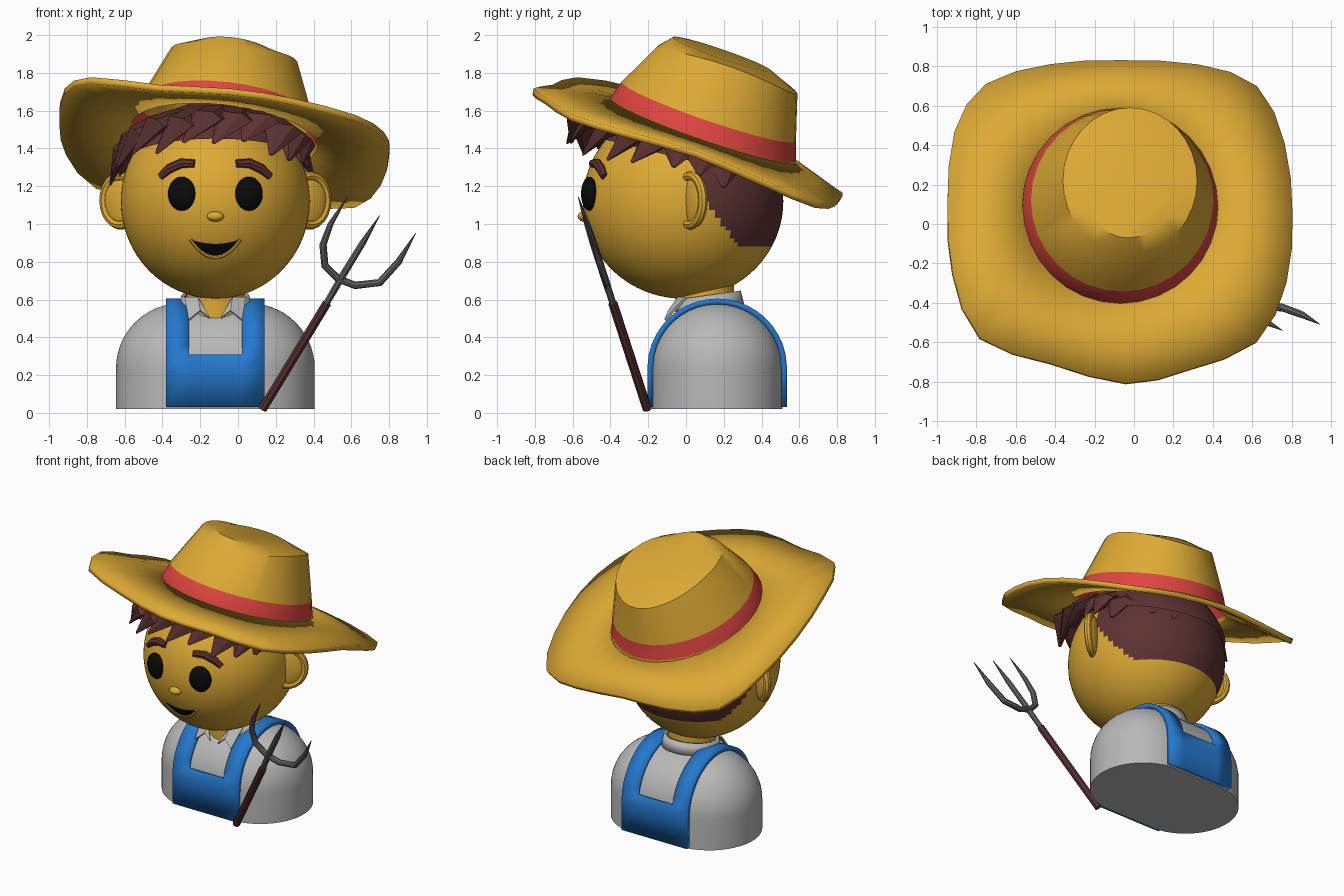
import bpy, bmesh, random
from math import sin, cos, pi, sqrt, radians
from mathutils import Vector

random.seed(4)
default_cube = bpy.data.objects.get("Cube")
if default_cube:
    bpy.data.objects.remove(default_cube, do_unlink=True)

MIDDLE = -0.12                                  # symmetry plane of head and body
HEAD = Vector((MIDDLE, -0.015, 1.12))
HEAD_SIZE = Vector((0.5, 0.53, 0.515))


def material(name, red, green, blue):
    mat = bpy.data.materials.new(name)
    mat.use_nodes = True
    mat.diffuse_color = (red, green, blue, 1)
    mat.node_tree.nodes["Principled BSDF"].inputs["Base Color"].default_value = (red, green, blue, 1)
    return mat


yellow = material("straw yellow", 0.73, 0.40, 0.035)
brown = material("dark brown", 0.11, 0.032, 0.032)
red = material("band red", 0.74, 0.06, 0.052)
blue = material("denim blue", 0.018, 0.19, 0.62)
shirt_grey = material("shirt grey", 0.48, 0.48, 0.48)
iron = material("iron grey", 0.13, 0.13, 0.13)
black = material("black", 0.003, 0.003, 0.003)


def smooth(obj, angle=40):
    bpy.ops.object.select_all(action='DESELECT')
    obj.select_set(True)
    bpy.context.view_layer.objects.active = obj
    bpy.ops.object.shade_smooth_by_angle(angle=radians(angle))


def build(name, verts, faces, mats, shade=True):
    mesh = bpy.data.meshes.new(name)
    mesh.from_pydata([tuple(v) for v in verts], [], faces)
    bm = bmesh.new()
    bm.from_mesh(mesh)
    bmesh.ops.recalc_face_normals(bm, faces=bm.faces)
    bm.to_mesh(mesh)
    bm.free()
    for mat in mats:
        mesh.materials.append(mat)
    obj = bpy.data.objects.new(name, mesh)
    bpy.context.collection.objects.link(obj)
    if shade:
        smooth(obj)
    return obj


def loft(name, rings, mats, caps=(True, True), closed=True, shade=True):
    """Skin a list of equal-length point rings."""
    n = len(rings[0])
    verts = [p for ring in rings for p in ring]
    faces = []
    for r in range(len(rings) - 1):
        for k in range(n if closed else n - 1):
            j = (k + 1) % n
            faces.append((r * n + k, r * n + j, (r + 1) * n + j, (r + 1) * n + k))
    if caps[0]:
        faces.append(tuple(range(n)))
    if caps[1]:
        faces.append(tuple(range(len(verts) - n, len(verts))))
    return build(name, verts, faces, mats, shade)


def tube(name, points, radii, mat, sides=8, flat=1.0, shade=True):
    """Sweep a tapering round or flattened section along points."""
    points = [Vector(p) for p in points]
    rings, turn, last = [], None, None
    for i, p in enumerate(points):
        along = (points[min(i + 1, len(points) - 1)] - points[max(i - 1, 0)]).normalized()
        turn = last.rotation_difference(along) @ turn if last else along.to_track_quat('Z', 'Y')
        last = along
        rings.append([p + turn @ Vector((radii[i] * cos(2 * pi * k / sides),
                                         radii[i] * flat * sin(2 * pi * k / sides), 0))
                      for k in range(sides)])
    return loft(name, rings, [mat], shade=shade)


def ellipsoid(name, centre, size, mat, spin=0.0, segments=32):
    bpy.ops.mesh.primitive_uv_sphere_add(segments=segments, ring_count=segments * 3 // 4,
                                         location=centre, rotation=(0, 0, spin))
    obj = bpy.context.object
    obj.name = name
    obj.scale = size
    bpy.ops.object.transform_apply(location=True, rotation=True, scale=True)
    obj.data.materials.append(mat)
    smooth(obj)
    return obj


def solidify(obj, thickness, offset=0):
    mod = obj.modifiers.new("thickness", 'SOLIDIFY')
    mod.thickness, mod.offset = thickness, offset


def on_face(x, z, lift=0.0):
    """Point on the front of the head."""
    u, w = (x - HEAD.x) / HEAD_SIZE.x, (z - HEAD.z) / HEAD_SIZE.z
    return Vector((x, HEAD.y - HEAD_SIZE.y * sqrt(1 - u * u - w * w) - lift, z))


# Torso: stadium section with rounded shoulders
def stadium(r, z, n=48):
    angles = [2 * pi * (k + 0.5) / n for k in range(n)]
    return [(MIDDLE + r * cos(a) + (0.18 if cos(a) > 0 else -0.18), 0.165 + r * sin(a), z) for a in angles]


dome = [stadium(0.345 * cos(t) + 0.002, 0.235 + 0.345 * sin(t)) for t in [pi / 2 * i / 14 for i in range(15)]]
loft("torso", [stadium(0.347, 0.02)] + dome, [shirt_grey])

# Overalls: straps over the shoulders joined by front and back bibs
arc = [radians(11.7 + 156.6 * i / 18) for i in range(19)]
path = [(0, 0.03), (0, 0.235)] + [(a, 0.235 + 0.37 * sin(a)) for a in arc] + [(pi, 0.235), (pi, 0.03)]
columns = [-0.26, -0.14, 0.14, 0.26]
verts = [(MIDDLE + c, 0.165 - 0.37 * cos(a), z) for a, z in path for c in columns]
faces = []
for i in range(len(path) - 1):
    is_bib = min(path[i][1], path[i + 1][1]) < 0.3
    for c in (0, 1, 2):
        if c != 1 or is_bib:
            faces.append((i * 4 + c, i * 4 + c + 1, i * 4 + c + 5, i * 4 + c + 4))
solidify(build("overalls", verts, faces, [blue]), 0.03, -1)

# Neck and open collar
tube("neck", [(MIDDLE, 0.1, 0.45), (MIDDLE, 0.1, 0.78)], [0.155, 0.155], yellow, 32)
collar_angles = [radians(35 + 290 * k / 24) for k in range(25)]
collar = [[(MIDDLE + r * sin(a), 0.11 - r * cos(a), z - 0.025 * cos(a)) for a in collar_angles]
          for r, z in ((0.19, 0.54), (0.17, 0.62))]
solidify(loft("collar", collar, [shirt_grey], (False, False), False), 0.02)
for side, label in ((-1, "right"), (1, "left")):
    corners = [(0.16, 0.0, 0.61), (0.09, -0.04, 0.61), (0.03, -0.1, 0.5), (0.08, -0.09, 0.54), (0.14, -0.11, 0.49)]
    flap = build(label + "_collar_flap", [(MIDDLE + side * x, y, z) for x, y, z in corners],
                 [(0, 1, 3, 4), (1, 2, 3)], [shirt_grey], False)
    solidify(flap, 0.012)

# Head, with cropped hair on the back coloured by region
head = ellipsoid("head", HEAD, HEAD_SIZE, yellow, segments=96)
head.data.materials.append(brown)
for face in head.data.polygons:
    c = face.center
    if c.z > 0.89 and c.y > 0.05 + (1.2 - c.z) * 0.7 and c.y > 0.05:
        face.material_index = 1

# Hair cap cut along a tilted line
cap = ellipsoid("hair_cap", HEAD, HEAD_SIZE * 1.04, brown, segments=48)
bm = bmesh.new()
bm.from_mesh(cap.data)
bmesh.ops.bisect_plane(bm, geom=bm.verts[:] + bm.edges[:] + bm.faces[:], plane_co=(0, 0, 1.34),
                       plane_no=(0, 0.25, 1), clear_inner=True)
bm.to_mesh(cap.data)
bm.free()

# Pointed locks around the rim of the hat
LOCKS = 24
for i in range(LOCKS):
    a = 2 * pi * i / LOCKS
    front = max(0, cos(a))
    sweep = -0.28 if front > 0.2 else -0.1

    def lock_point(angle, reach, drop):
        y = HEAD.y - reach * cos(angle)
        return Vector((HEAD.x + reach * sin(angle), y, 1.51 - 0.34 * y - drop))
    drop = 0.16 + 0.14 * front + 0.09 * sin(a) ** 2 + random.uniform(-0.03, 0.03)
    reach = 0.51 + 0.12 * front + random.uniform(-0.02, 0.02)
    points = [lock_point(a, 0.36, 0.05), lock_point(a + sweep * 0.3, reach - 0.05, drop * 0.5),
              lock_point(a + sweep, reach, drop)]
    tube("hair_lock", points, [0.1, 0.1, 0.012], brown, 6, 0.45, False)

# Face and ears
for side, label in ((-1, "right"), (1, "left")):
    ellipsoid(label + "_eye", on_face(MIDDLE + side * 0.178, 1.16, 0.003), (0.075, 0.04, 0.09), black, side * 0.3)
    brow = [(0.29, 1.25), (0.245, 1.29), (0.18, 1.32), (0.11, 1.32)]
    tube(label + "_eyebrow", [on_face(MIDDLE + side * x, z, 0.005) for x, z in brow],
         [0.02, 0.027, 0.027, 0.022], brown)
    ear_x = MIDDLE + side * 0.5
    ellipsoid(label + "_ear", (ear_x, 0.04, 1.125), (0.1, 0.035, 0.14), yellow, side * 0.5)
    bend = [radians(115 - 230 * k / 14) for k in range(15)]
    tube(label + "_ear_rim", [(ear_x + side * 0.09 * cos(t), 0.025 + 0.065 * cos(t), 1.125 + 0.13 * sin(t))
                              for t in bend], [0.025] * 15, yellow)
ellipsoid("nose", on_face(MIDDLE, 1.04), (0.045, 0.035, 0.027), yellow)

spread = [k / 8 - 1 for k in range(17)]
rows = [[on_face(MIDDLE + 0.122 * u, 0.915 - (0.02 + 0.062 * v / 4) * (1 - u * u), 0.006) for u in spread]
        for v in range(5)]
loft("mouth", rows, [black], (False, False), False)
tube("lower_lip", [on_face(MIDDLE + 0.13 * u, 0.917 - 0.092 * (1 - u * u)) for u in spread], [0.012] * 17, yellow)

# Hat: leaning crown with band, and a wavy brim
SEGMENTS = 32


def hat_ring(cx, cy, rx, ry, z, saddle=0.0):
    ring = []
    for k in range(SEGMENTS):
        a = 2 * pi * k / SEGMENTS
        x, y = rx * sin(a), -ry * cos(a)
        ring.append(Vector((cx + x, cy + y, z - 0.34 * y - 0.11 * x - saddle * cos(2 * a))))
    return ring


base = hat_ring(-0.07, 0.09, 0.495, 0.495, 1.48)
crown = loft("hat_crown", [base, hat_ring(-0.07, 0.09, 0.492, 0.492, 1.5),
                           hat_ring(-0.06, 0.12, 0.462, 0.462, 1.595),
                           hat_ring(-0.02, 0.22, 0.34, 0.37, 1.845, 0.03),
                           hat_ring(-0.03, 0.19, 0.23, 0.26, 1.9)], [yellow, red], (False, True))
for face in crown.data.polygons:
    if SEGMENTS <= face.index < 2 * SEGMENTS:
        face.material_index = 1

edge = [Vector(p) for p in (
    (-0.04, -0.81, 1.70), (0.28, -0.74, 1.65), (0.62, -0.6, 1.56), (0.77, -0.3, 1.47),
    (0.8, 0.05, 1.37), (0.76, 0.4, 1.22), (0.62, 0.69, 1.1), (0.32, 0.8, 1.11),
    (-0.07, 0.82, 1.15), (-0.42, 0.8, 1.15), (-0.75, 0.7, 1.2), (-0.91, 0.46, 1.38),
    (-0.945, 0.1, 1.54), (-0.92, -0.25, 1.7), (-0.78, -0.58, 1.76), (-0.42, -0.71, 1.72))]
outline = []
for k, p in enumerate(edge):
    following = edge[(k + 1) % len(edge)]
    outer = edge[k - 1] + edge[(k + 2) % len(edge)]
    outline += [p, ((p + following) * 9 - outer) / 16]
halfway = [b.lerp(e, 0.5) for b, e in zip(base, outline)]
solidify(loft("hat_brim", [base, halfway, outline], [yellow], (False, False)), 0.035)


# Pitchfork leaning outward
def lean(x, z):
    return Vector((x, -0.205 - 0.325 * (z - 0.02), z))


tube("fork_handle", [lean(0.13, 0.02), lean(0.47, 0.58)], [0.025, 0.025], brown)
tube("fork_middle_tine", [lean(0.46, 0.565), lean(0.55, 0.72), lean(0.66, 0.9), lean(0.75, 1.045)],
     [0.018, 0.02, 0.018, 0.002], iron)
bow = [(0.58, 1.145), (0.49, 1.0), (0.45, 0.89), (0.46, 0.78), (0.53, 0.71), (0.62, 0.675),
       (0.75, 0.69), (0.85, 0.8), (0.94, 0.95)]
tube("fork_outer_tines", [lean(x, z) for x, z in bow],
     [0.002, 0.016, 0.02, 0.02, 0.02, 0.02, 0.02, 0.018, 0.002], iron)
